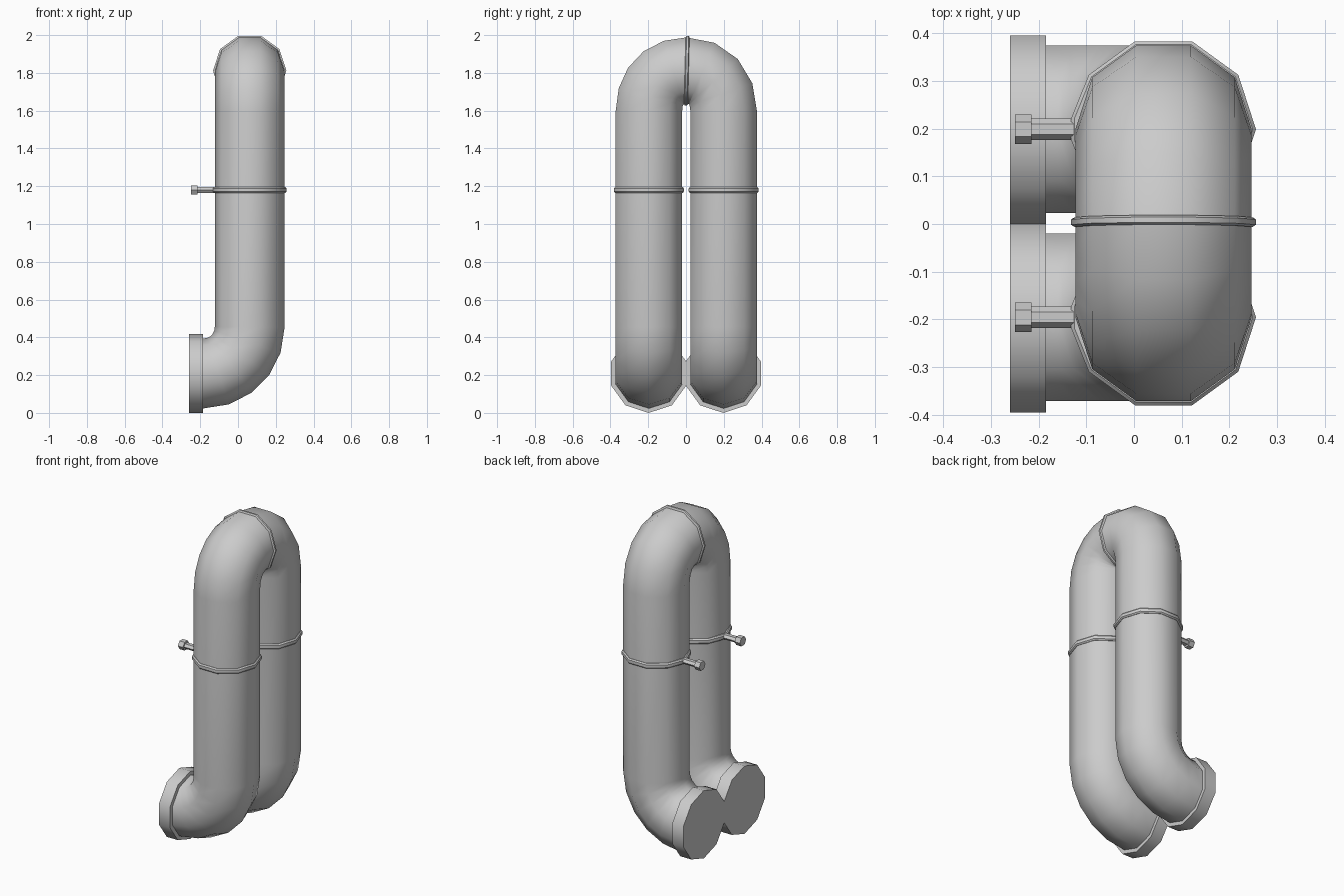
import bpy, bmesh, math
from mathutils import Vector

if "Cube" in bpy.data.objects:
    bpy.data.objects.remove(bpy.data.objects["Cube"])

SIDES = 10
CX, CZ_LOW, CZ_TOP = 0.062, 0.2085, 1.812
R = 0.185


def finish(bm, name, angle=40):
    bmesh.ops.recalc_face_normals(bm, faces=bm.faces)
    me = bpy.data.meshes.new(name)
    bm.to_mesh(me)
    bm.free()
    ob = bpy.data.objects.new(name, me)
    bpy.context.collection.objects.link(ob)
    bpy.ops.object.select_all(action='DESELECT')
    ob.select_set(True)
    bpy.context.view_layer.objects.active = ob
    bpy.ops.object.shade_smooth_by_angle(angle=math.radians(angle))
    return ob


def loft(bm, rings, closed=False):
    vs = [[bm.verts.new(p) for p in r] for r in rings]
    n = len(vs[0])
    pairs = list(zip(vs, vs[1:])) + ([(vs[-1], vs[0])] if closed else [])
    for a, b in pairs:
        for i in range(n):
            j = (i + 1) % n
            bm.faces.new((a[i], a[j], b[j], b[i]))
    return vs


def bend(start, corner, end, k, steps):
    """Rounded corner as a cubic curve."""
    s, c, e = Vector(start), Vector(corner), Vector(end)
    h1, h2 = s.lerp(c, k), e.lerp(c, k)
    out = []
    for i in range(steps + 1):
        t = i / steps
        u = 1 - t
        p = u**3 * s + 3*u*u*t * h1 + 3*u*t*t * h2 + t**3 * e
        d = u*u * (h1 - s) + 2*u*t * (h2 - h1) + t*t * (e - h2)
        out.append((p, d.normalized()))
    return out


def pipe(name, y, steps):
    path = [(Vector((-0.21, y, CZ_LOW)), Vector((1, 0, 0)))]
    path += bend((-0.185, y, CZ_LOW), (CX, y, CZ_LOW), (CX, y, 0.455), 0.56, 5)
    path += bend((CX, y, 1.6), (CX, y, CZ_TOP), (CX, 0.003, CZ_TOP), 0.6, steps)
    a, b, prev = Vector((0, 0, -1)), Vector((0, 1, 0)), path[0][1]
    rings = []
    for p, d in path:
        q = prev.rotation_difference(d)
        a, b, prev = q @ a, q @ b, d
        rings.append([p + R * (math.cos(t) * a + math.sin(t) * b)
                      for t in (math.tau * i / SIDES for i in range(SIDES))])
    bm = bmesh.new()
    loft(bm, rings)
    return finish(bm, name)


def prism(name, x0, x1, y, z, ry, rz, n, start=0.0):
    """Solid with an n-sided section, lying along x."""
    bm = bmesh.new()
    rings = [[(x, y + ry * math.cos(start + math.tau * i / n),
               z + rz * math.sin(start + math.tau * i / n)) for i in range(n)]
             for x in (x0, x1)]
    for ring in loft(bm, rings):
        bm.faces.new(ring)
    return finish(bm, name)


def band(name, half, split=0.0):
    """Thin ring about z; split opens the -x corner to the stem width."""
    section = [(0.175, -half), (0.187, -half), (0.194, -half * 0.55),
               (0.194, half * 0.55), (0.187, half), (0.175, half)]
    rings = []
    for r, h in section:
        ring = []
        for i in range(SIDES):
            t = math.tau * i / SIDES
            x, y = r * math.cos(t), r * math.sin(t)
            if split and i == SIDES // 2:
                ring += [(x, split, h), (x, -split, h)]
            else:
                ring.append((x, y, h))
        rings.append(ring)
    bm = bmesh.new()
    loft(bm, rings, closed=True)
    return finish(bm, name)


for label, y, steps in (("front", -0.196, 5), ("back", 0.199, 4)):
    # Pipe leg with elbow and half of the top bend
    pipe(label + "_pipe", y, steps)
    # Wall flange
    prism(label + "_flange", -0.26, -0.185, math.copysign(0.1975, y), CZ_LOW,
          0.2085, 0.2085, SIDES, math.pi / 2)
    # Clamp band, stem and bolt head
    clamp = band(label + "_clamp", 0.016, 0.0225)
    clamp.location = (CX, y, 1.18)
    prism(label + "_clamp_stem", -0.22, -0.122, y, 1.18, 0.0225, 0.017, 6)
    prism(label + "_clamp_bolt", -0.25, -0.215, y, 1.18, 0.031, 0.029, 6)

# Seam ring at the top of the bend
seam = band("top_seam_ring", 0.01)
seam.location = (CX, 0.004, CZ_TOP)
seam.rotation_euler = (math.radians(88.5), 0, 0)
